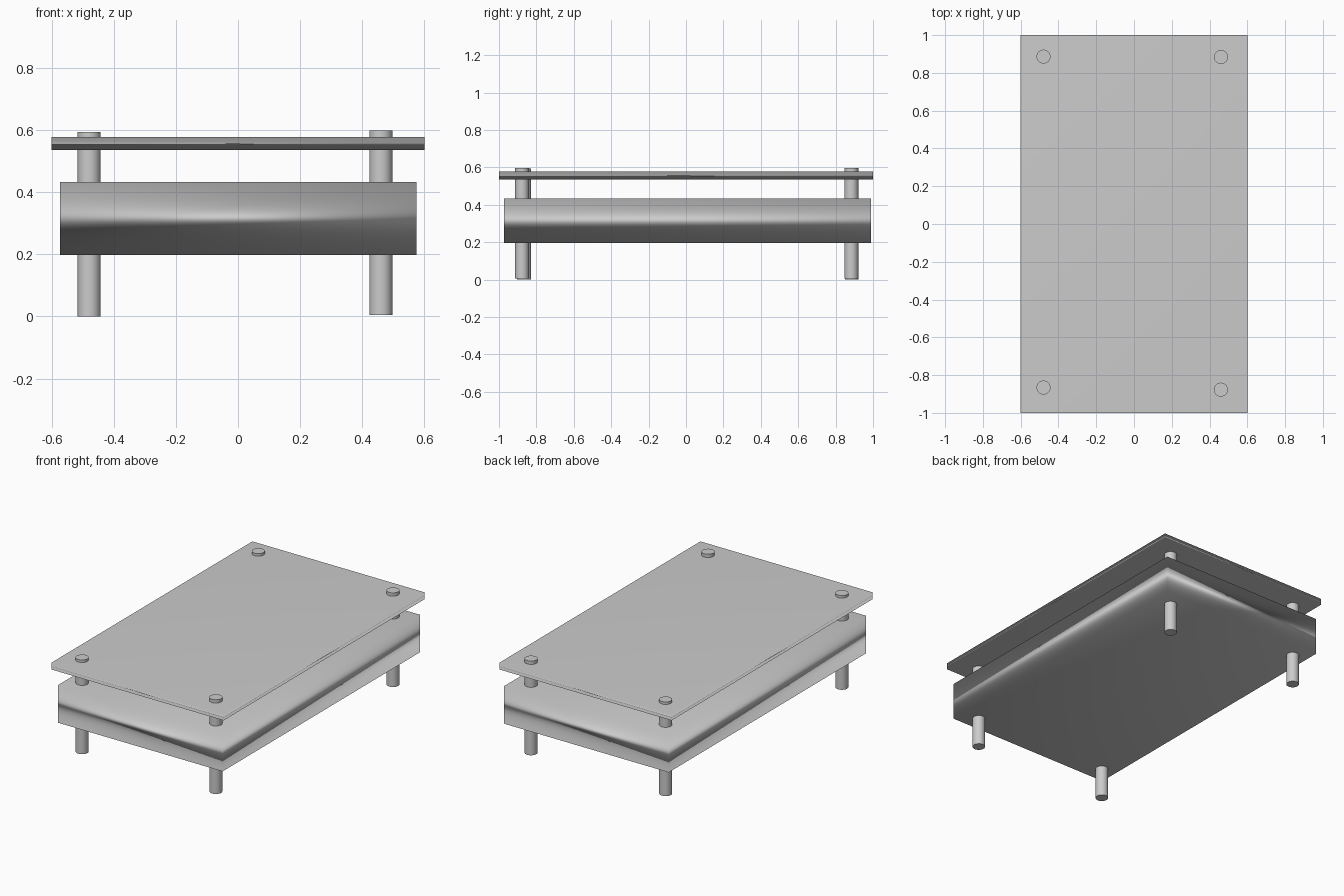
import bpy

if "Cube" in bpy.data.objects:
    bpy.data.objects.remove(bpy.data.objects["Cube"])


def slab(name, x0, x1, y0, y1, z0, z1):
    """Slab given by its extents, smooth shaded with area-weighted normals."""
    bpy.ops.mesh.primitive_cube_add(
        size=1, location=((x0 + x1) / 2, (y0 + y1) / 2, (z0 + z1) / 2))
    ob = bpy.context.object
    ob.name = name
    ob.scale = (x1 - x0, y1 - y0, z1 - z0)
    bpy.ops.object.transform_apply(location=False, rotation=False, scale=True)
    bpy.ops.object.shade_smooth()
    # Large faces dominate the shading, so top and bottom stay even
    mod = ob.modifiers.new("weighted_normals", 'WEIGHTED_NORMAL')
    mod.mode = 'FACE_AREA'
    mod.weight = 50
    mod.keep_sharp = False
    return ob


def leg(name, x, y, z0, z1, radius=0.037):
    """Round post running through the body and the table top."""
    bpy.ops.mesh.primitive_cylinder_add(
        vertices=32, radius=radius, depth=z1 - z0, location=(x, y, (z0 + z1) / 2))
    ob = bpy.context.object
    ob.name = name
    bpy.ops.object.shade_smooth_by_angle()
    return ob


# Thin table top
slab("table_top", -0.6, 0.6, -1.0, 1.0, 0.535, 0.577)

# Thick lower body
slab("lower_body", -0.573, 0.574, -0.973, 0.99, 0.197, 0.433)

# Four posts, slightly uneven in placement and height
for name, x, y, z0, z1 in (
    ("front_left_leg", -0.479, -0.866, 0.0, 0.593),
    ("front_right_leg", 0.46, -0.877, 0.005, 0.598),
    ("back_left_leg", -0.479, 0.886, 0.0, 0.593),
    ("back_right_leg", 0.46, 0.884, 0.005, 0.598),
):
    leg(name, x, y, z0, z1)
